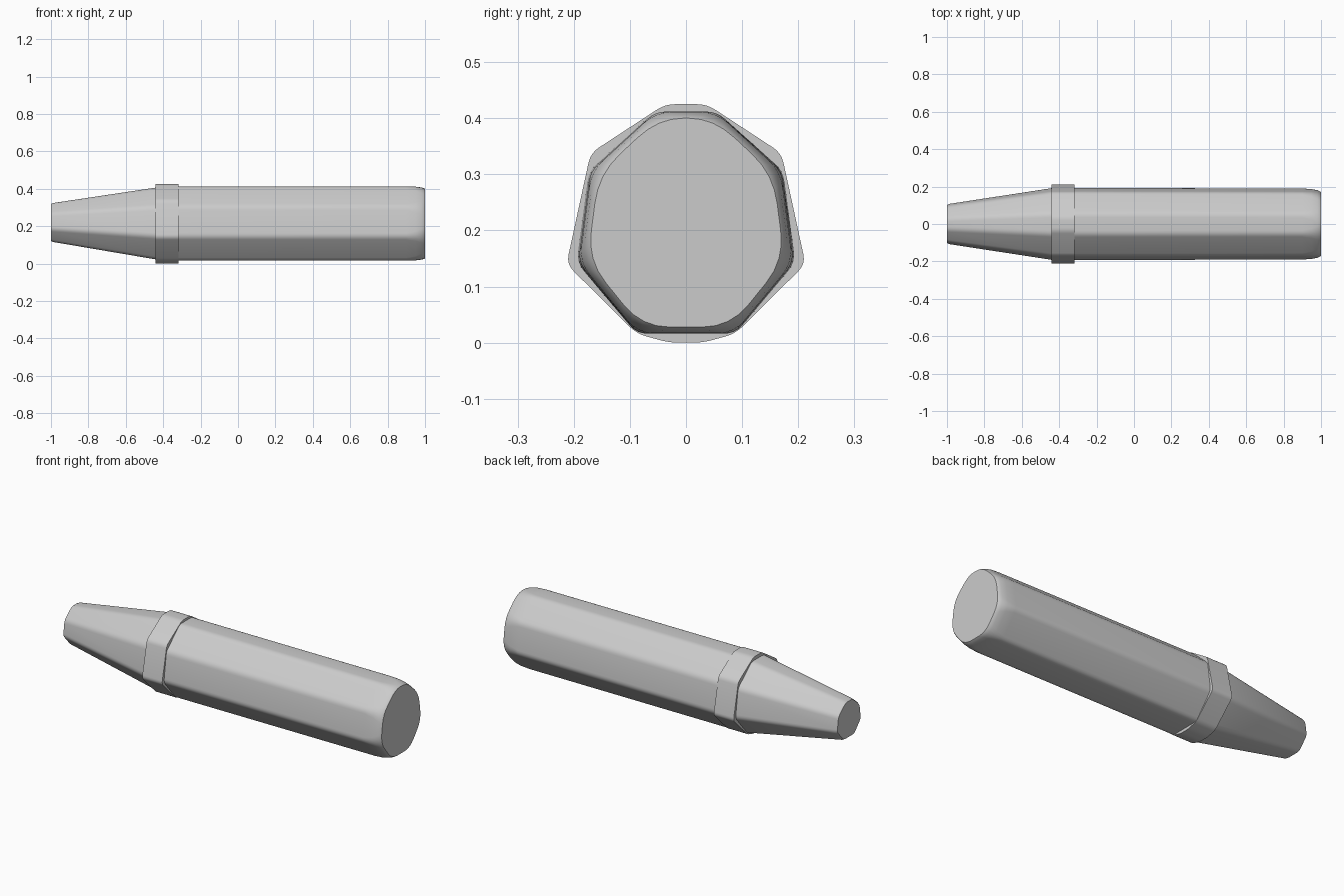
import bpy, bmesh, math
from mathutils import Vector

if "Cube" in bpy.data.objects:
    bpy.data.objects.remove(bpy.data.objects["Cube"])

CZ = 0.213  # height of the long axis

# right-hand half outlines (y, z), bottom to top
BODY = [(0.088, 0.016), (0.195, 0.143), (0.173, 0.306), (0.055, 0.412)]
COLLAR = [(0.03, 0.0), (0.088, 0.016), (0.213, 0.14), (0.17, 0.338), (0.037, 0.425)]


def section(half, x, sy=1.0, sz=1.0, cz=CZ, r=0.02, n=4):
    """Mirrored outline with rounded corners, scaled about the axis."""
    pts = [Vector(p) for p in half]
    pts += [Vector((-y, z)) for y, z in reversed(half)]
    out = []
    for i, p in enumerate(pts):
        a, b = pts[i - 1] - p, pts[(i + 1) % len(pts)] - p
        p0 = p + a.normalized() * min(r, a.length * 0.45)
        p1 = p + b.normalized() * min(r, b.length * 0.45)
        for k in range(n + 1):
            t = k / n
            q = p0 * (1 - t) ** 2 + p * 2 * t * (1 - t) + p1 * t * t
            out.append((x, q.x * sy, cz + (q.y - CZ) * sz))
    return out


def loft(name, sections):
    bm = bmesh.new()
    rings = [[bm.verts.new(c) for c in s] for s in sections]
    m = len(rings[0])
    for a, b in zip(rings, rings[1:]):
        for i in range(m):
            j = (i + 1) % m
            bm.faces.new((a[i], a[j], b[j], b[i]))
    bm.faces.new(rings[0])
    bm.faces.new(rings[-1])
    bmesh.ops.recalc_face_normals(bm, faces=bm.faces)
    me = bpy.data.meshes.new(name)
    bm.to_mesh(me)
    bm.free()
    ob = bpy.data.objects.new(name, me)
    bpy.context.collection.objects.link(ob)
    bpy.ops.object.select_all(action='DESELECT')
    ob.select_set(True)
    bpy.context.view_layer.objects.active = ob
    bpy.ops.object.shade_smooth_by_angle(angle=math.radians(32))
    return ob


# long barrel with clipped, softened corners at the end
loft("barrel", [
    section(BODY, -0.34, r=0.02),
    section(BODY, 0.90, 0.985, r=0.02),
    section(BODY, 0.95, 0.975, 0.995, r=0.03),
    section(BODY, 0.98, 0.95, 0.975, r=0.043),
    section(BODY, 0.995, 0.92, 0.955, r=0.052),
    section(BODY, 1.0, 0.90, 0.94, r=0.056),
])

# raised collar
loft("collar", [section(COLLAR, x, r=0.018) for x in (-0.44, -0.318)])

# tapered tip
loft("tip", [
    section(BODY, -1.0, 0.53, 0.50, 0.219, r=0.035),
    section(BODY, -0.99, 0.56, 0.525, 0.219, r=0.03),
    section(BODY, -0.42, 1.01, 0.985, r=0.02),
])
